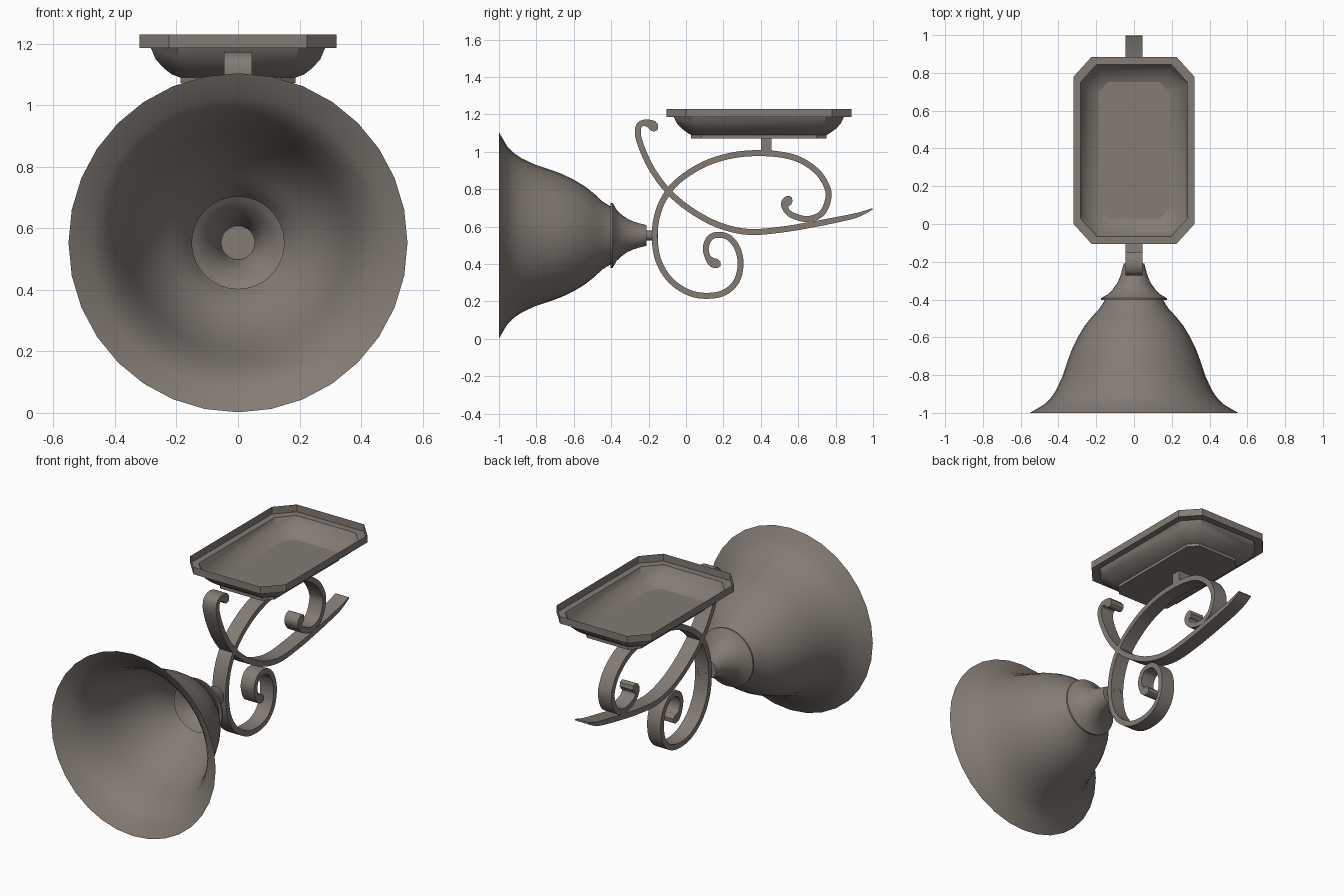
import bpy, bmesh, math
from mathutils import Vector

if "Cube" in bpy.data.objects:
    bpy.data.objects.remove(bpy.data.objects["Cube"])

MAT = bpy.data.materials.new("antique_bronze")
MAT.diffuse_color = (0.23, 0.20, 0.175, 1)
MAT.use_nodes = True
MAT.node_tree.nodes["Principled BSDF"].inputs["Base Color"].default_value = MAT.diffuse_color
AXIS_Z = 0.553      # height of the lamp axis


def finish(bm, name, angle=35):
    bmesh.ops.remove_doubles(bm, verts=bm.verts, dist=1e-5)
    bmesh.ops.recalc_face_normals(bm, faces=bm.faces)
    me = bpy.data.meshes.new(name)
    bm.to_mesh(me)
    bm.free()
    me.materials.append(MAT)
    ob = bpy.data.objects.new(name, me)
    bpy.context.collection.objects.link(ob)
    bpy.ops.object.select_all(action='DESELECT')
    ob.select_set(True)
    bpy.context.view_layer.objects.active = ob
    bpy.ops.object.shade_smooth_by_angle(angle=math.radians(angle))
    return ob


def skin(bm, rings, closed=True):
    n = len(rings[0])
    for a, b in zip(rings, rings[1:]):
        for i in range(n if closed else n - 1):
            j = (i + 1) % n
            bm.faces.new((a[i], a[j], b[j], b[i]))


def lathe(name, profile, sides=32, cap=False):
    """Revolve (y, radius) points around the lamp axis."""
    bm = bmesh.new()
    rings = []
    for y, r in profile:
        rings.append([bm.verts.new((r * math.sin(t), y, AXIS_Z + r * math.cos(t)))
                      for t in (2 * math.pi * i / sides for i in range(sides))])
    skin(bm, rings)
    if cap:
        bm.faces.new(rings[-1])
    return finish(bm, name)


def smooth_path(pts, steps=5):
    """Catmull-Rom through (y, z, half thickness) points."""
    p = [Vector(q) for q in pts]
    p = [2 * p[0] - p[1]] + p + [2 * p[-1] - p[-2]]
    out = []
    for a, b, c, d in zip(p, p[1:], p[2:], p[3:]):
        for k in range(steps):
            t = k / steps
            out.append(0.5 * (2 * b + (c - a) * t + (2 * a - 5 * b + 4 * c - d) * t * t
                              + (3 * b - a - 3 * c + d) * t ** 3))
    return out + [p[-2]]


def scroll(name, pts, half_width=0.045):
    """Flat bar bent in the side plane."""
    path = smooth_path(pts)
    bm = bmesh.new()
    rings = []
    for i, q in enumerate(path):
        d = path[min(i + 1, len(path) - 1)] - path[max(i - 1, 0)]
        n = Vector((-d.y, d.x)).normalized() * max(q.z, 0.002)
        rings.append([bm.verts.new((x, q.x + s * n.x, q.y + s * n.y))
                      for x, s in ((-half_width, -1), (-half_width, 1),
                                   (half_width, 1), (half_width, -1))])
    skin(bm, rings)
    bm.faces.new(rings[0])
    bm.faces.new(rings[-1])
    return finish(bm, name)


def octagon(bm, hx, hy, cx, cy, z, yc=0.39):
    """Ring of a rectangle with cut corners."""
    quarter = [(hx, hy - cy), (hx - cx, hy)]
    pts = quarter + [(-x, y) for x, y in quarter[::-1]]
    pts += [(-x, -y) for x, y in pts]
    return [bm.verts.new((x, yc + y, z)) for x, y in pts]


def block(name, x, y0, y1, z0, z1):
    bm = bmesh.new()
    bmesh.ops.create_cube(bm, size=1)
    for v in bm.verts:
        v.co = (v.co.x * 2 * x, (y0 + y1) / 2 + v.co.y * (y1 - y0),
                (z0 + z1) / 2 + v.co.z * (z1 - z0))
    return finish(bm, name)


# Bell shade, open at both ends
lathe("bell_shade", [(-1.0, .551), (-.955, .475), (-.92, .44), (-.88, .413), (-.81, .38),
                     (-.72, .35), (-.66, .327), (-.60, .298), (-.54, .262), (-.49, .222),
                     (-.45, .184), (-.42, .165), (-.395, .15)])
# Cup holding the shade, and its short neck
lathe("shade_cup", [(-.395, .15), (-.403, .174), (-.393, .174), (-.37, .135), (-.345, .112),
                    (-.315, .09), (-.28, .074), (-.25, .065), (-.21, .055)], cap=True)
lathe("neck", [(-.23, .027), (-.15, .027)], sides=16)

# Long S-scroll: lower curl, back arc, upper curl
H = 0.016
scroll("main_scroll", [
    (.185, .40, .012), (.165, .402, .025), (.14, .41, .024), (.115, .44, .016), (.106, .49, H),
    (.128, .54, H), (.17, .556, H), (.225, .544, H), (.272, .49, H), (.292, .405, H),
    (.272, .312, H), (.21, .25, H), (.12, .23, H), (.02, .245, H), (-.08, .31, H),
    (-.145, .412, H), (-.167, .535, H), (-.155, .655, H), (-.112, .76, H), (-.035, .85, H),
    (.10, .935, H), (.26, .983, H), (.435, .992, H), (.59, .965, H), (.70, .895, H),
    (.755, .81, H), (.76, .745, H), (.725, .67, H), (.65, .64, H), (.57, .66, H),
    (.535, .69, H), (.53, .722, .023), (.55, .74, .026), (.568, .745, .012)])
# Crossing scroll with tapered tail
scroll("tail_scroll", [
    (-.15, 1.135, .014), (-.17, 1.136, .028), (-.195, 1.15, .022), (-.23, 1.154, H),
    (-.255, 1.13, H), (-.25, 1.06, H), (-.19, .92, H), (-.10, .795, H), (.02, .692, H),
    (.17, .61, H), (.33, .572, H), (.51, .584, H), (.70, .616, H), (.87, .65, .014),
    (.94, .67, .01), (.997, .695, .004)])

# Dish: upright rim, ledge and curved sloping wall
bm = bmesh.new()
rings = [octagon(bm, *r) for r in (
    (.32, .495, .095, .105, 1.23), (.32, .495, .095, .105, 1.186),
    (.283, .455, .085, .095, 1.186), (.268, .437, .08, .09, 1.15),
    (.243, .41, .073, .08, 1.122), (.215, .38, .06, .067, 1.10), (.187, .362, .05, .055, 1.09))]
skin(bm, rings)
finish(bm, "dish")

# Base slab forming the dish floor
bm = bmesh.new()
rings = [octagon(bm, .187, .362, .05, .055, z) for z in (1.09, 1.072)]
skin(bm, rings)
for r in rings:
    bm.faces.new(r)
finish(bm, "dish_floor")

# Post between scroll and dish
block("dish_post", .045, .402, .458, .995, 1.08)
